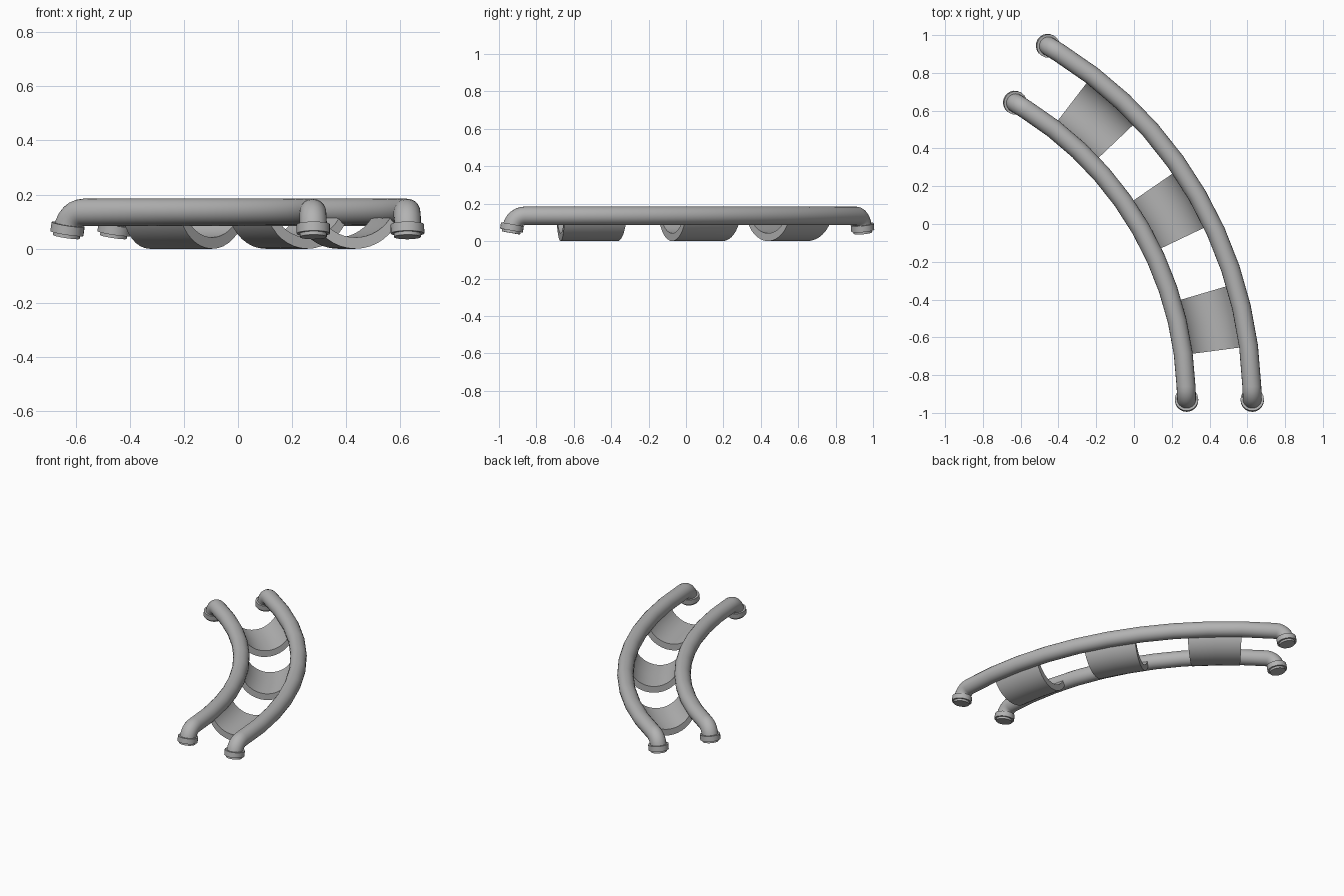
import bpy
import bmesh
from math import sin, cos, pi, radians
from mathutils import Vector

if "Cube" in bpy.data.objects:
    bpy.data.objects.remove(bpy.data.objects["Cube"])

CENTRE = Vector((-1.537, -0.93, 0))   # centre of the 60 degree curve
SWEEP = radians(60)
RAIL_Z, TUBE, BEND = 0.135, 0.05, 0.07
TILT = radians(80)                    # how far the rail ends bend down
UP = Vector((0, 0, 1))

grey = bpy.data.materials.new("plain_grey")
grey.use_nodes = True
grey.diffuse_color = (0.45, 0.45, 0.45, 1)
grey.node_tree.nodes["Principled BSDF"].inputs["Base Color"].default_value = grey.diffuse_color


def radial(a):
    return Vector((cos(a), sin(a), 0))


def tangent(a):
    return Vector((-sin(a), cos(a), 0))


def loft(name, rings):
    """Skin closed rings of points and cap both ends."""
    bm = bmesh.new()
    loops = [[bm.verts.new(p) for p in ring] for ring in rings]
    n = len(loops[0])
    for a, b in zip(loops, loops[1:]):
        for i in range(n):
            j = (i + 1) % n
            bm.faces.new((a[i], a[j], b[j], b[i]))
    bm.faces.new(loops[0])
    bm.faces.new(loops[-1])
    bmesh.ops.recalc_face_normals(bm, faces=bm.faces)
    mesh = bpy.data.meshes.new(name)
    bm.to_mesh(mesh)
    bm.free()
    mesh.materials.append(grey)
    obj = bpy.data.objects.new(name, mesh)
    bpy.context.collection.objects.link(obj)
    bpy.ops.object.select_all(action='DESELECT')
    obj.select_set(True)
    bpy.context.view_layer.objects.active = obj
    bpy.ops.object.shade_smooth_by_angle(angle=radians(35))
    return obj


def ring(centre, u, v, r, n=20):
    return [centre + r * (cos(2 * pi * i / n) * u + sin(2 * pi * i / n) * v)
            for i in range(n)]


def bend_frame(radius, a, out, phi):
    """Centre, ring-up vector and direction at angle phi of an end bend."""
    d = tangent(a) * out
    start = CENTRE + radius * radial(a) + RAIL_Z * UP
    centre = start + BEND * (sin(phi) * d - (1 - cos(phi)) * UP)
    return centre, UP * cos(phi) + d * sin(phi), d * cos(phi) - UP * sin(phi)


# Two tubular rails with bent ends and stepped feet
for side, radius in (("inner", 1.814), ("outer", 2.162)):
    a0 = BEND * sin(TILT) / radius
    a1 = SWEEP - a0
    rings = []
    for k in range(6, 0, -1):
        c, u, _ = bend_frame(radius, a0, -1, TILT * k / 6)
        rings.append(ring(c, radial(a0), u, TUBE))
    for k in range(11):
        a = a0 + (a1 - a0) * k / 10
        rings.append(ring(CENTRE + radius * radial(a) + RAIL_Z * UP, radial(a), UP, TUBE))
    for k in range(1, 7):
        c, u, _ = bend_frame(radius, a1, 1, TILT * k / 6)
        rings.append(ring(c, radial(a1), u, TUBE))
    loft(side + "_rail", rings)

    for end, a, out in (("front", a0, -1), ("back", a1, 1)):
        c, u, d = bend_frame(radius, a, out, TILT)
        steps = ((-0.013, 0.062), (0.021, 0.062), (0.021, 0.05), (0.034, 0.05))
        loft(f"{side}_{end}_foot", [ring(c + s * d, radial(a), u, r) for s, r in steps])


# Curved trough panels hung between the rails
def arc(half_width, bottom, top, n=16):
    """Points of a sagging circular arc, from left to right."""
    h = top - bottom
    r = (half_width ** 2 + h ** 2) / (2 * h)
    edge = pi / 2 - (pi / 2 - 2 * Vector((half_width, h)).angle(Vector((1, 0))))
    return [(r * sin(t), bottom + r * (1 - cos(t)))
            for t in (edge * (2 * i / n - 1) for i in range(n + 1))]


section = arc(0.167, 0, 0.13) + arc(0.138, 0.042, 0.13)[::-1]
for name, mid in (("front", 12), ("middle", 30), ("back", 48)):
    rings = []
    for off in (-4.5, 0, 4.5):
        a = radians(mid + off)
        rings.append([CENTRE + (1.988 + x) * radial(a) + z * UP for x, z in section])
    loft(name + "_trough", rings)
